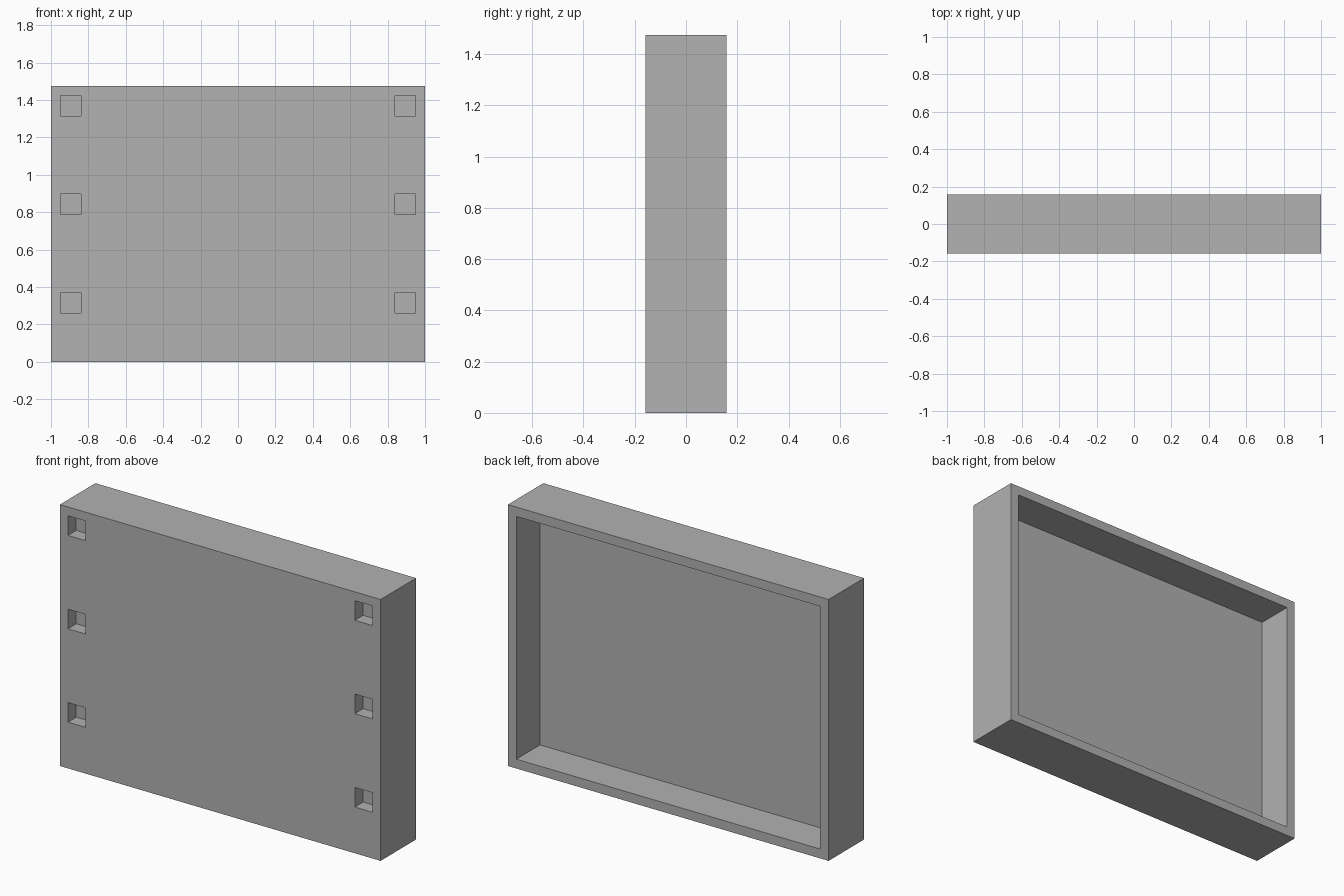
import bpy
import bmesh
from mathutils import Matrix, Vector

if "Cube" in bpy.data.objects:
    bpy.data.objects.remove(bpy.data.objects["Cube"], do_unlink=True)

U = 1 / 19                       # module: every size is a multiple of it
WIDTH, DEPTH, HEIGHT = 38 * U, 6 * U, 28 * U
RIM, RECESS = U, 4 * U           # wall thickness and depth of the back opening
HOLE, HOLE_DEPTH = 2.1 * U, 1.4 * U
MARGIN = 0.1                     # cutters stand this far out of the surface

grey = bpy.data.materials.new("plain_grey")
grey.use_nodes = True
colour = (0.445, 0.445, 0.445, 1)
grey.diffuse_color = colour
grey.node_tree.nodes["Principled BSDF"].inputs["Base Color"].default_value = colour


def boxes(name, specs):
    """One object holding a box for each (centre, size) pair."""
    bm = bmesh.new()
    for centre, size in specs:
        place = Matrix.Translation(centre) @ Matrix.Diagonal(Vector(size).to_4d())
        bmesh.ops.create_cube(bm, size=1, matrix=place)
    mesh = bpy.data.meshes.new(name)
    bm.to_mesh(mesh)
    bm.free()
    mesh.materials.append(grey)
    obj = bpy.data.objects.new(name, mesh)
    bpy.context.collection.objects.link(obj)
    return obj


def cut(target, cutter):
    """Subtract the cutter for good and remove it."""
    cutter.hide_render = True
    mod = target.modifiers.new(cutter.name, "BOOLEAN")
    mod.operation = "DIFFERENCE"
    mod.solver = "EXACT"
    mod.object = cutter
    bpy.context.view_layer.objects.active = target
    bpy.ops.object.modifier_apply(modifier=mod.name)
    bpy.data.objects.remove(cutter, do_unlink=True)


# Solid slab
panel = boxes("tray_panel", [((0, 0, HEIGHT / 2), (WIDTH, DEPTH, HEIGHT))])

# Wide opening in the back, leaving a thin rim
cut(panel, boxes("back_recess", [(
    (0, DEPTH / 2 + (MARGIN - RECESS) / 2, HEIGHT / 2),
    (WIDTH - 2 * RIM, RECESS + MARGIN, HEIGHT - 2 * RIM))]))

# Two columns of three square blind holes in the front
cut(panel, boxes("front_holes", [
    ((side * 17 * U, -DEPTH / 2 + (HOLE_DEPTH - MARGIN) / 2, row * U),
     (HOLE, HOLE_DEPTH + MARGIN, HOLE))
    for side in (-1, 1) for row in (6, 16, 26)]))
